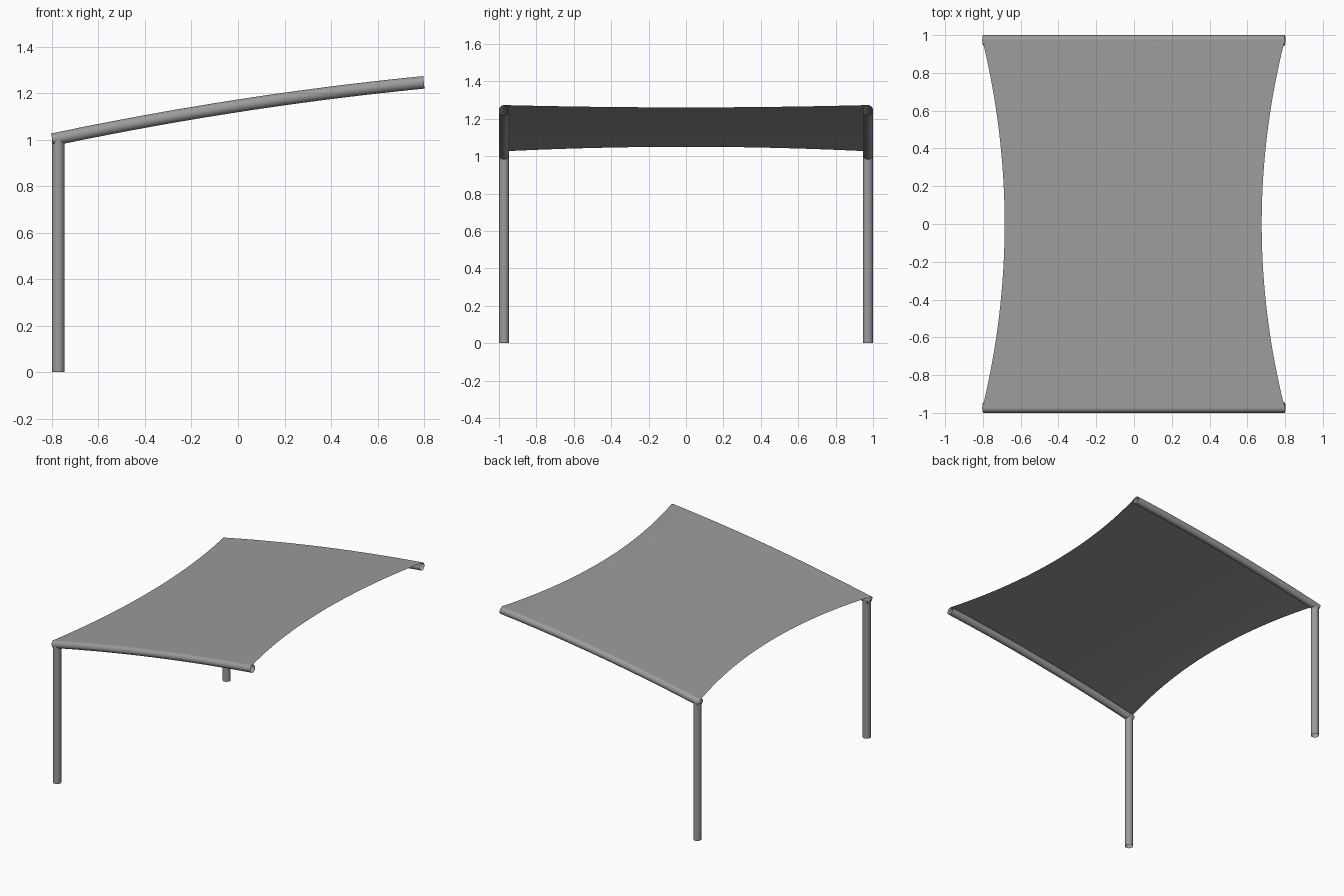
import bpy, bmesh, math
from mathutils import Vector

if "Cube" in bpy.data.objects:
    bpy.data.objects.remove(bpy.data.objects["Cube"])

R = 0.027          # tube radius
Y = 1.0 - R        # tube centre line offset
SIDES = 32

grey = bpy.data.materials.new("dark_grey")
grey.diffuse_color = (0.33, 0.33, 0.33, 1)
grey.use_nodes = True
grey.node_tree.nodes["Principled BSDF"].inputs["Base Color"].default_value = grey.diffuse_color


def arch(x):
    """Height of the rail centre line."""
    t = (x + 0.8) / 1.6
    return 0.999 + 0.247 * t + 0.09 * t * (1 - t)


def finish(name, bm):
    bmesh.ops.recalc_face_normals(bm, faces=bm.faces)
    mesh = bpy.data.meshes.new(name)
    bm.to_mesh(mesh)
    bm.free()
    mesh.materials.append(grey)
    obj = bpy.data.objects.new(name, mesh)
    bpy.context.collection.objects.link(obj)
    bpy.ops.object.select_all(action='DESELECT')
    obj.select_set(True)
    bpy.context.view_layer.objects.active = obj
    bpy.ops.object.shade_smooth_by_angle(angle=math.radians(40))
    return obj


def tube(name, path):
    """Sweep an open-ended circle along a path lying in an xz plane."""
    bm = bmesh.new()
    rings = []
    side = Vector((0, 1, 0))
    for i, p in enumerate(path):
        d = (path[min(i + 1, len(path) - 1)] - path[max(i - 1, 0)]).normalized()
        up = d.cross(side)
        rings.append([bm.verts.new(p + R * (math.cos(a) * side + math.sin(a) * up))
                      for a in (2 * math.pi * k / SIDES for k in range(SIDES))])
    for a, b in zip(rings, rings[1:]):
        for k in range(SIDES):
            n = (k + 1) % SIDES
            bm.faces.new((a[k], a[n], b[n], b[k]))
    return finish(name, bm)


# Posts and curved cantilever rails on both sides
for label, y in (("front", -Y), ("back", Y)):
    tube(label + "_post", [Vector((-0.8 + R, y, z)) for z in (0, 1.0)])
    xs = [-0.798 + 1.597 * i / 24 for i in range(25)]
    tube(label + "_rail", [Vector((x, y, arch(x))) for x in xs])

# Fabric canopy resting on the rails, with scooped free edges
NX, NY = 24, 32
bm = bmesh.new()
grid = []
for j in range(NY + 1):
    v = -1 + 2 * j / NY
    left = -0.685 - 0.117 * v * v
    right = 0.676 + 0.122 * v * v
    row = []
    for i in range(NX + 1):
        x = left + (right - left) * i / NX
        row.append(bm.verts.new((x, v * Y, arch(x) + R)))
    grid.append(row)
for a, b in zip(grid, grid[1:]):
    for i in range(NX):
        bm.faces.new((a[i], a[i + 1], b[i + 1], b[i]))
finish("canopy", bm)
